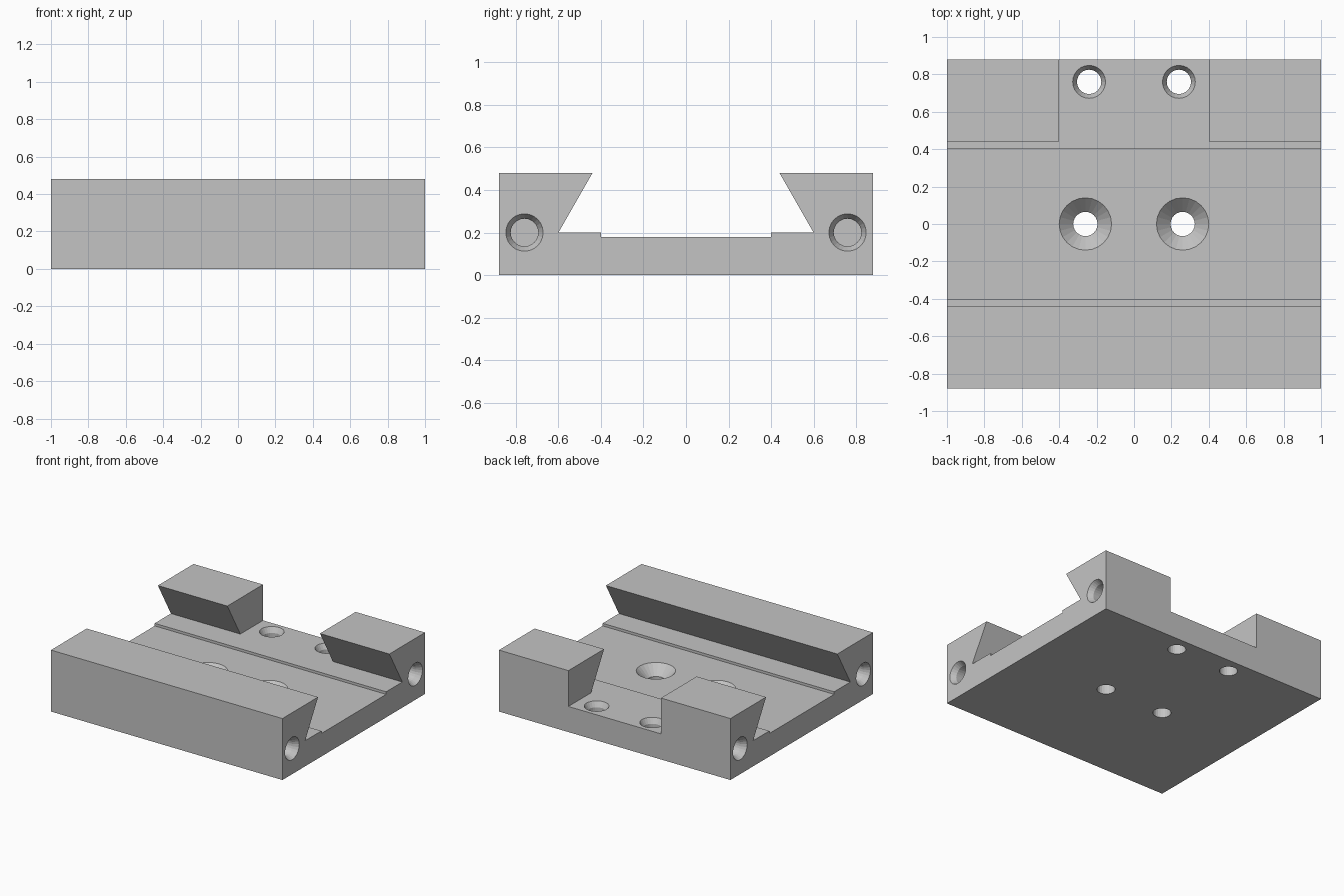
import bpy, bmesh, math
from mathutils import Matrix, Vector

old = bpy.data.objects.get("Cube")
if old:
    bpy.data.objects.remove(old, do_unlink=True)

grey = bpy.data.materials.new("plain_grey")
grey.use_nodes = True
colour = (0.55, 0.55, 0.55, 1)
grey.diffuse_color = colour
grey.node_tree.nodes["Principled BSDF"].inputs["Base Color"].default_value = colour


def make_object(name, bm):
    bmesh.ops.recalc_face_normals(bm, faces=bm.faces)
    mesh = bpy.data.meshes.new(name)
    bm.to_mesh(mesh)
    bm.free()
    mesh.materials.append(grey)
    obj = bpy.data.objects.new(name, mesh)
    bpy.context.collection.objects.link(obj)
    return obj


def cut(target, bm):
    """Subtract the shape from the target and leave no cutter behind."""
    cutter = make_object("cutter", bm)
    cutter.hide_render = True
    mod = target.modifiers.new("cut", 'BOOLEAN')
    mod.operation = 'DIFFERENCE'
    mod.solver = 'EXACT'
    mod.object = cutter
    bpy.context.view_layer.objects.active = target
    bpy.ops.object.modifier_apply(modifier=mod.name)
    bpy.data.objects.remove(cutter, do_unlink=True)


def bore(mouth, direction, rim, sink, length, radius=0.065, sides=24):
    """Countersunk hole shape: stacked rings running inward from the mouth."""
    turn = Vector(direction).to_track_quat('Z', 'Y').to_matrix().to_4x4()
    place = Matrix.Translation(mouth) @ turn
    bm = bmesh.new()
    rings = []
    for r, depth in ((rim, -0.05), (rim, 0), (radius, sink), (radius, length)):
        rings.append([bm.verts.new(place @ Vector((
            r * math.cos(math.tau * i / sides),
            r * math.sin(math.tau * i / sides), depth))) for i in range(sides)])
    for a, b in zip(rings, rings[1:]):
        for i in range(sides):
            j = (i + 1) % sides
            bm.faces.new((a[i], a[j], b[j], b[i]))
    bm.faces.new(rings[0])
    bm.faces.new(rings[-1])
    return bm


# Dovetail clamp body: half profile mirrored in y, extruded along x
half = [(0.88, 0), (0.88, 0.48), (0.44, 0.48), (0.60, 0.20), (0.40, 0.20), (0.40, 0.18)]
profile = half + [(-y, z) for y, z in reversed(half)]
bm = bmesh.new()
base = bm.faces.new([bm.verts.new((-1, y, z)) for y, z in profile])
ext = bmesh.ops.extrude_face_region(bm, geom=[base])
bmesh.ops.translate(bm, vec=(2, 0, 0),
                    verts=[v for v in ext["geom"] if isinstance(v, bmesh.types.BMVert)])
body = make_object("dovetail_clamp_plate", bm)

# Gap in the middle of the back rail
bm = bmesh.new()
bmesh.ops.create_cube(bm, size=1, matrix=Matrix.Translation((0, 0.72, 0.40))
                      @ Matrix.Diagonal((0.8, 0.6, 0.4, 1)))
cut(body, bm)

# Screw holes, repeated on both sides
for side in (-1, 1):
    cut(body, bore((side * 0.26, 0, 0.18), (0, 0, -1), 0.14, 0.075, 0.3))
    cut(body, bore((side * 0.24, 0.76, 0.20), (0, 0, -1), 0.088, 0.04, 0.3))
    for y in (-0.76, 0.76):
        cut(body, bore((side, y, 0.20), (-side, 0, 0), 0.088, 0.04, 0.4))
